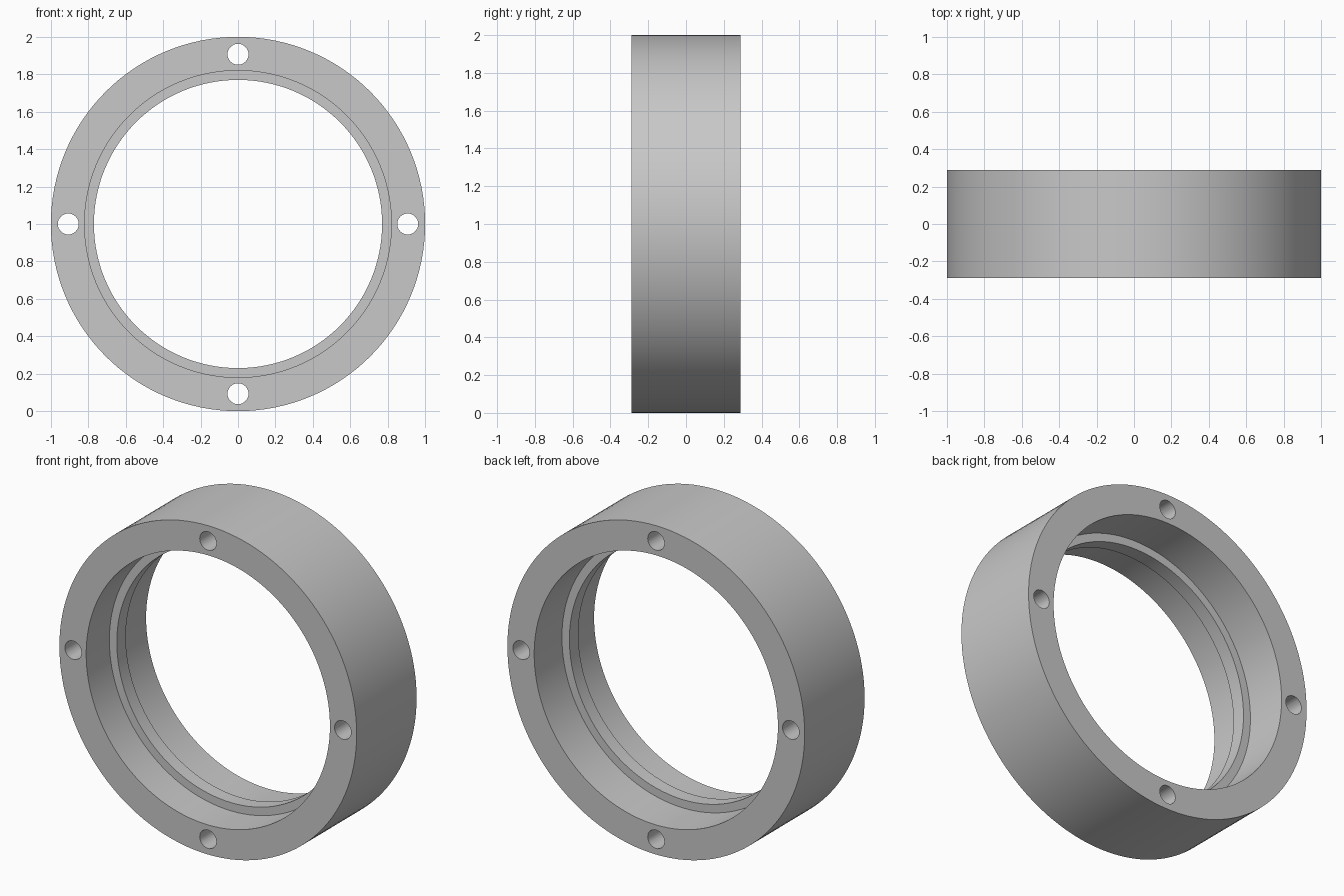
import bpy, bmesh, math
from mathutils import Matrix, Vector

if "Cube" in bpy.data.objects:
    bpy.data.objects.remove(bpy.data.objects["Cube"], do_unlink=True)

OUTER, BORE, LIP = 1.0, 0.82, 0.77      # radii
HALF = 0.288                            # half of the ring's depth
LIP_FRONT, LIP_BACK = -0.065, 0.021     # depth range of the inner lip
HOLE_RADIUS, HOLE_CIRCLE = 0.056, 0.907
CENTRE = Vector((0, 0, 1))

metal = bpy.data.materials.new("plain grey")
metal.use_nodes = True
grey = (0.58, 0.58, 0.58, 1)
metal.diffuse_color = grey
metal.node_tree.nodes["Principled BSDF"].inputs["Base Color"].default_value = grey


def add_object(name, bm):
    bmesh.ops.recalc_face_normals(bm, faces=bm.faces)
    mesh = bpy.data.meshes.new(name)
    bm.to_mesh(mesh)
    bm.free()
    mesh.materials.append(metal)
    obj = bpy.data.objects.new(name, mesh)
    bpy.context.collection.objects.link(obj)
    return obj


# Ring: cross-section with the inner lip, spun around the y axis
section = [(OUTER, -HALF), (OUTER, HALF), (BORE, HALF), (BORE, LIP_BACK),
           (LIP, LIP_BACK), (LIP, LIP_FRONT), (BORE, LIP_FRONT), (BORE, -HALF)]
bm = bmesh.new()
verts = [bm.verts.new(CENTRE + Vector((r, y, 0))) for r, y in section]
edges = [bm.edges.new((v, verts[i - 1])) for i, v in enumerate(verts)]
bmesh.ops.spin(bm, geom=verts + edges, cent=CENTRE, axis=(0, 1, 0),
               angle=math.tau, steps=128, use_merge=True)
bmesh.ops.remove_doubles(bm, verts=bm.verts, dist=1e-5)
ring = add_object("ring_housing", bm)

# Four bolt holes right through the wall
bm = bmesh.new()
for k in range(4):
    a = k * math.pi / 2
    spot = CENTRE + HOLE_CIRCLE * Vector((math.cos(a), 0, math.sin(a)))
    bmesh.ops.create_cone(bm, cap_ends=True, segments=32, radius1=HOLE_RADIUS,
                          radius2=HOLE_RADIUS, depth=3 * HALF,
                          matrix=Matrix.Translation(spot) @ Matrix.Rotation(math.pi / 2, 4, "X"))
cutter = add_object("bolt_hole_cutter", bm)
cutter.hide_render = True

drill = ring.modifiers.new("bolt holes", "BOOLEAN")
drill.operation = "DIFFERENCE"
drill.solver = "EXACT"
drill.object = cutter

bpy.ops.object.select_all(action="DESELECT")
ring.select_set(True)
bpy.context.view_layer.objects.active = ring
bpy.ops.object.modifier_apply(modifier=drill.name)
bpy.data.objects.remove(cutter, do_unlink=True)

# Round walls smooth, rims crisp
bpy.ops.object.shade_smooth_by_angle(angle=math.radians(30))
